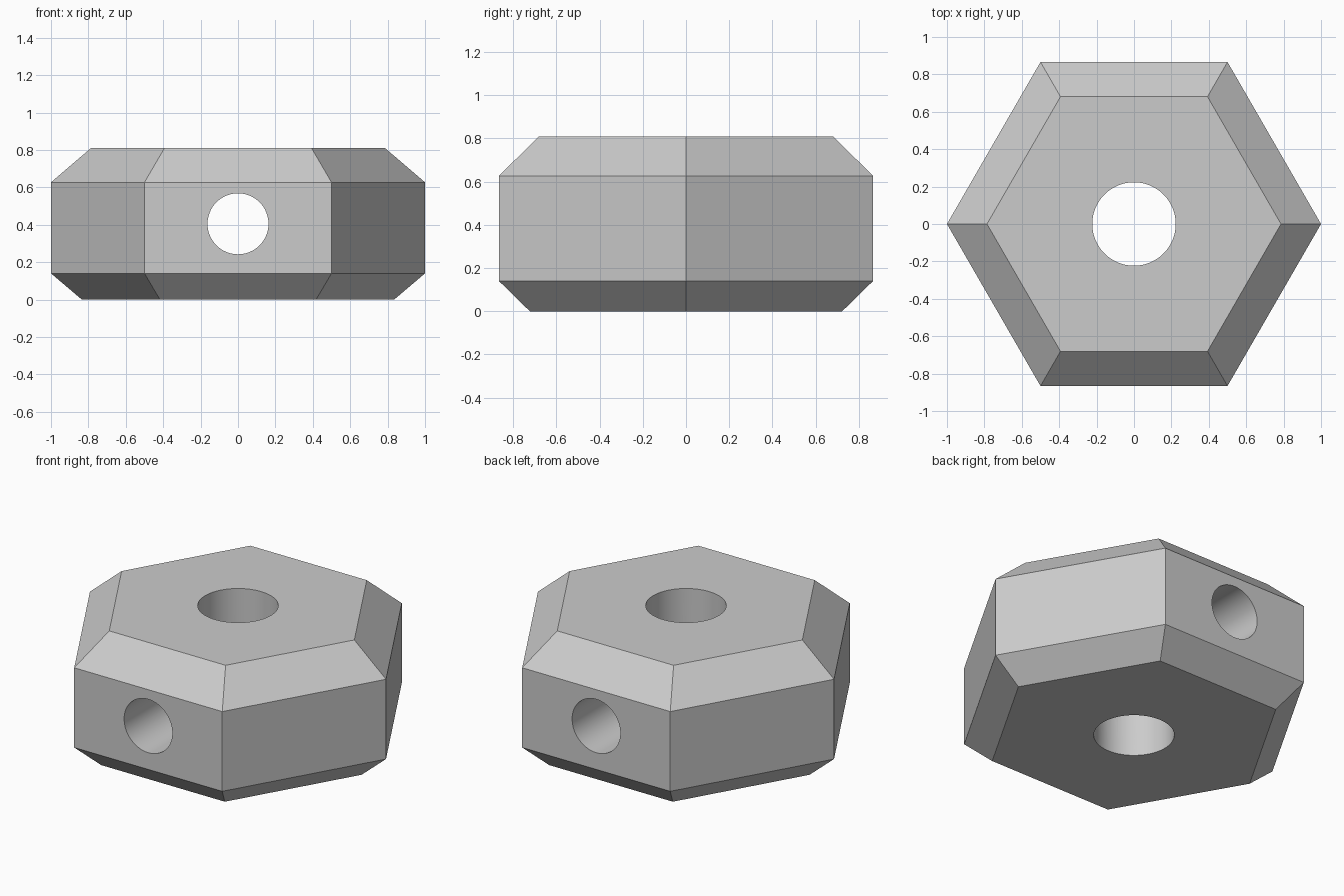
import bpy, bmesh
from math import cos, sin, pi, radians

cube = bpy.data.objects.get("Cube")
if cube:
    bpy.data.objects.remove(cube, do_unlink=True)

SIDES = 6
HEIGHT = 0.81

# Plain grey metal
metal = bpy.data.materials.new("grey metal")
metal.use_nodes = True
colour = (0.6, 0.6, 0.6, 1)
metal.diffuse_color = colour
metal.node_tree.nodes["Principled BSDF"].inputs["Base Color"].default_value = colour

# Hexagonal body: stacked rings give the lower and upper chamfers
profile = [(0.835, 0), (1, 0.14), (1, 0.627), (0.786, HEIGHT)]
bm = bmesh.new()
rings = [[bm.verts.new((r * cos(2 * pi * i / SIDES), r * sin(2 * pi * i / SIDES), z))
          for i in range(SIDES)] for r, z in profile]
for low, high in zip(rings, rings[1:]):
    for i in range(SIDES):
        j = (i + 1) % SIDES
        bm.faces.new((low[i], low[j], high[j], high[i]))
bm.faces.new(rings[0][::-1])
bm.faces.new(rings[-1])
mesh = bpy.data.meshes.new("hex_body")
bm.to_mesh(mesh)
bm.free()
body = bpy.data.objects.new("hex_body", mesh)
bpy.context.collection.objects.link(body)
mesh.materials.append(metal)


def drill(name, radius, rotation):
    """Cut a round hole right through the middle of the body."""
    bpy.ops.mesh.primitive_cylinder_add(vertices=64, radius=radius, depth=3,
                                        location=(0, 0, HEIGHT / 2), rotation=rotation)
    cutter = bpy.context.object
    cutter.name = name
    cutter.data.materials.append(metal)
    cut = body.modifiers.new(name, 'BOOLEAN')
    cut.operation = 'DIFFERENCE'
    cut.solver = 'EXACT'
    cut.object = cutter
    bpy.ops.object.select_all(action='DESELECT')
    body.select_set(True)
    bpy.context.view_layer.objects.active = body
    bpy.ops.object.modifier_apply(modifier=cut.name)
    bpy.data.objects.remove(cutter, do_unlink=True)


# Vertical bore and the cross hole from front to back
drill("vertical_bore", 0.223, (0, 0, 0))
drill("cross_hole", 0.163, (radians(90), 0, 0))

# Smooth hole walls, crisp outer edges
bpy.ops.object.shade_smooth_by_angle(angle=radians(30))
